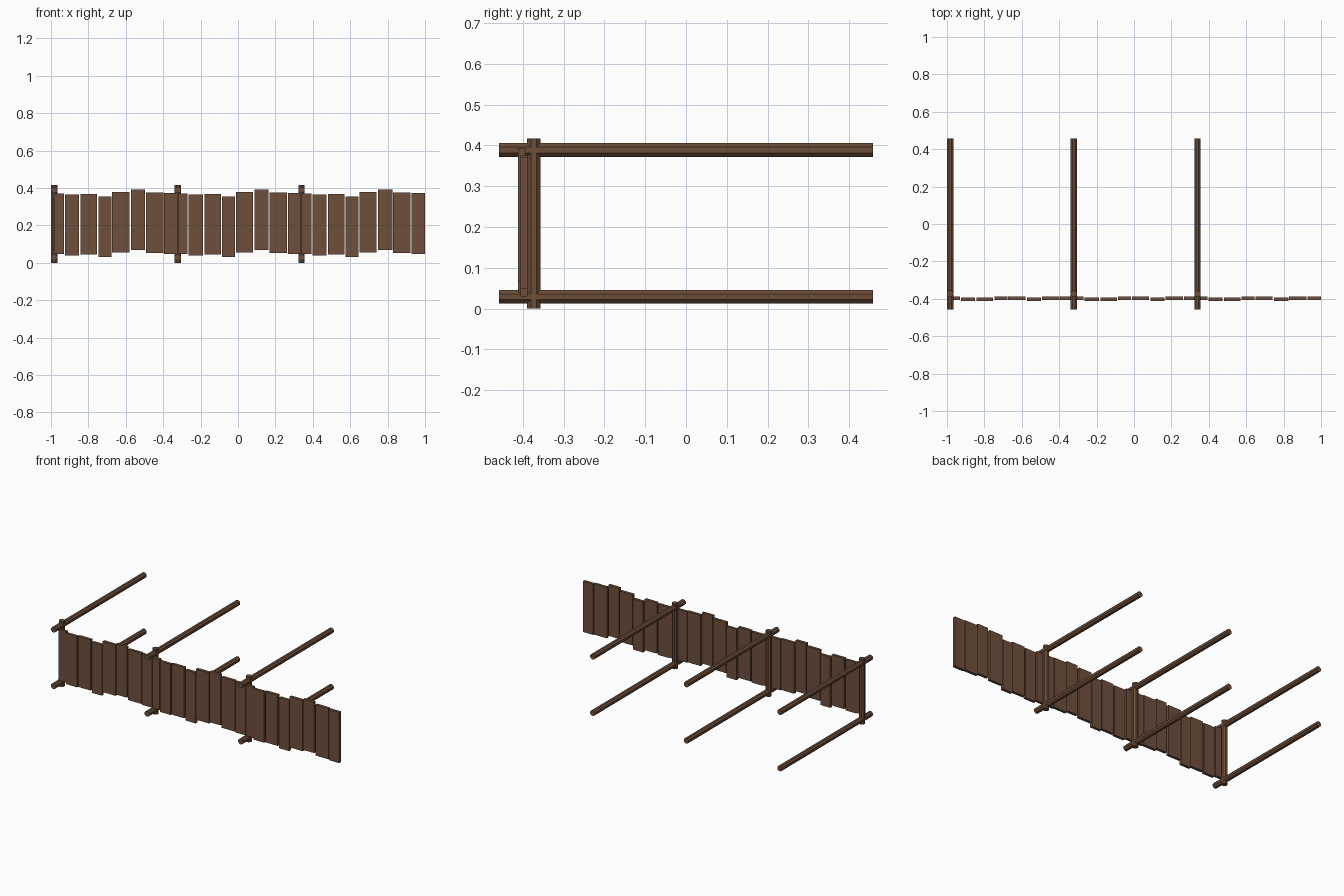
import bpy, math

if "Cube" in bpy.data.objects:
    bpy.data.objects.remove(bpy.data.objects["Cube"])

def material(name, rgb):
    m = bpy.data.materials.new(name)
    m.diffuse_color = (*rgb, 1)
    m.use_nodes = True
    m.node_tree.nodes["Principled BSDF"].inputs["Base Color"].default_value = m.diffuse_color
    return m

plank_mat = material("plank brown", (0.155, 0.078, 0.045))
beam_mat = material("beam brown", (0.150, 0.076, 0.040))

def pole(name, loc, length, rot=(0, 0, 0)):
    # octagonal timber with flats facing the axes
    bpy.ops.mesh.primitive_cylinder_add(vertices=8, radius=0.0182, depth=length)
    o = bpy.context.object
    o.name = name
    o.rotation_euler = (0, 0, math.pi / 8)
    bpy.ops.object.transform_apply(rotation=True)
    o.rotation_euler = rot
    o.location = loc
    o.data.materials.append(beam_mat)

def plank(name, x0, x1, z0, z1, y):
    bpy.ops.mesh.primitive_cube_add(size=1, location=((x0 + x1) / 2, y, (z0 + z1) / 2))
    o = bpy.context.object
    o.name = name
    o.scale = (x1 - x0, 0.018, z1 - z0)
    o.data.materials.append(plank_mat)

# planks of one fence bay: left, right, bottom, y (x relative to the bay's post)
BAY = [(0.001, 0.053, 0.047, -0.397), (0.058, 0.134, 0.040, -0.403),
       (0.142, 0.230, 0.045, -0.403), (0.236, 0.306, 0.030, -0.397),
       (0.310, 0.402, 0.055, -0.397), (0.410, 0.486, 0.068, -0.403),
       (0.491, 0.584, 0.052, -0.397), (0.588, 0.660, 0.048, -0.397)]

for bay in range(3):
    px = -0.983 + bay * 0.661
    # upright post and the two long rails through it
    pole(f"post_{bay}", (px, -0.373, 0.2085), 0.417)
    for label, z in (("lower", 0.029), ("upper", 0.389)):
        pole(f"{label}_rail_{bay}", (px, 0, z), 0.916, (math.pi / 2, 0, 0))
    # uneven boards nailed to the front of the posts
    for i, (a, b, z, y) in enumerate(BAY):
        plank(f"plank_{bay}_{i}", px + a, px + b, z, z + 0.324, y)
